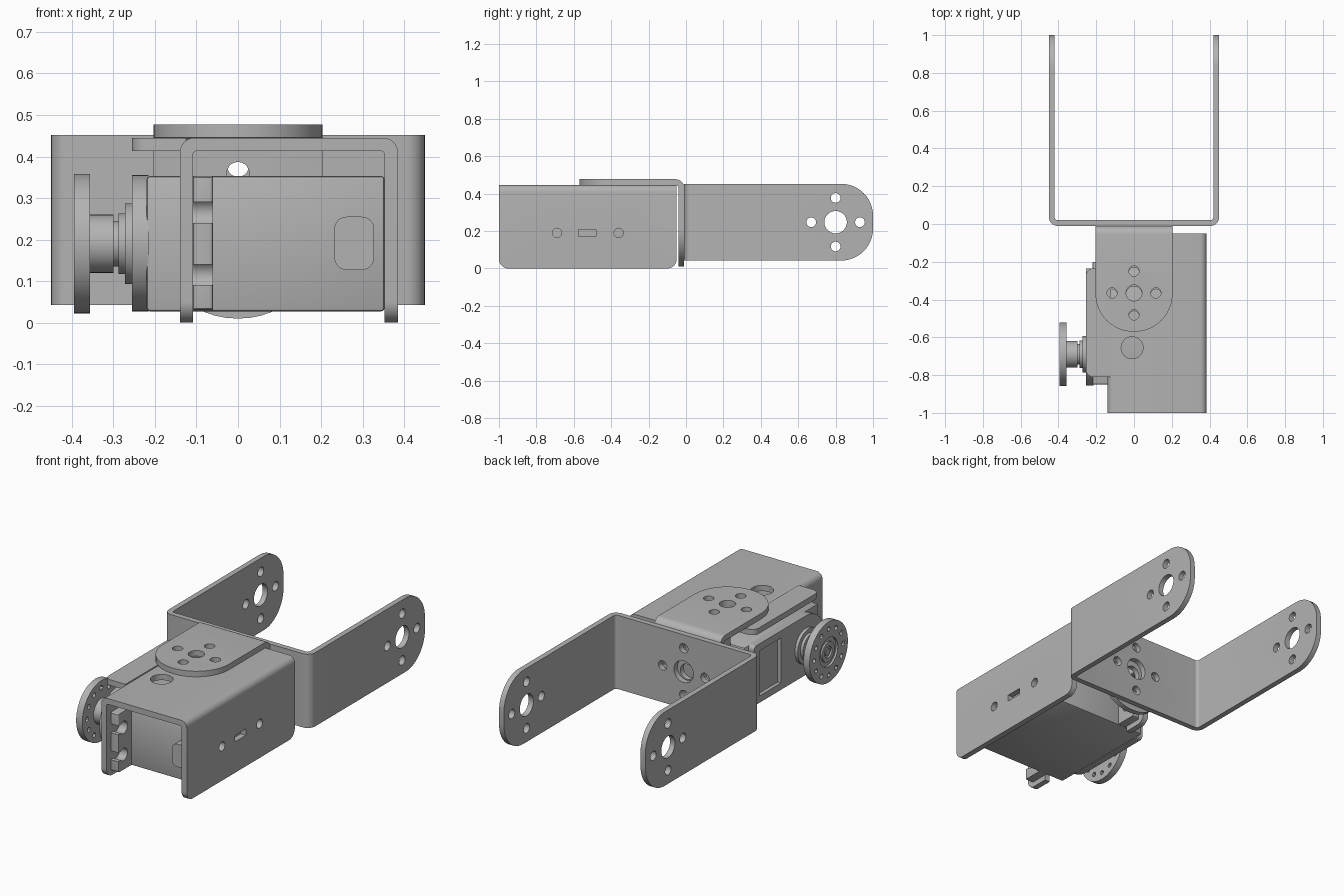
import bpy, bmesh
from math import sin, cos, pi, radians
from mathutils import Vector

if "Cube" in bpy.data.objects:
    bpy.data.objects.remove(bpy.data.objects["Cube"], do_unlink=True)

grey = bpy.data.materials.new("metal grey")
grey.use_nodes = True
tone = (0.45, 0.45, 0.45, 1)
grey.diffuse_color = tone
grey.node_tree.nodes["Principled BSDF"].inputs["Base Color"].default_value = tone

PLACE = {"x": lambda u, v, w: (w, u, v),
         "y": lambda u, v, w: (u, w, v),
         "z": lambda u, v, w: (u, v, w)}


def circle(u, v, r, n=32):
    return [(u + r * cos(2 * pi * i / n), v + r * sin(2 * pi * i / n)) for i in range(n)]


def rect(u0, u1, v0, v1):
    return [(u0, v0), (u1, v0), (u1, v1), (u0, v1)]


def fillet(pts, radii, steps=8):
    """Round the right-angled corners of a polygon."""
    out = []
    for i, (p, r) in enumerate(zip(pts, radii)):
        p = Vector(p)
        if r == 0:
            out.append(p)
            continue
        a = (Vector(pts[i - 1]) - p).normalized() * r
        b = (Vector(pts[(i + 1) % len(pts)]) - p).normalized() * r
        for k in range(steps + 1):
            t = pi / 2 * k / steps
            out.append(p + a * (1 - sin(t)) + b * (1 - cos(t)))
    return out


def prism(bm, pts, axis, lo, hi):
    low = [bm.verts.new(PLACE[axis](p[0], p[1], lo)) for p in pts]
    top = [bm.verts.new(PLACE[axis](p[0], p[1], hi)) for p in pts]
    bm.faces.new(low)
    bm.faces.new(top)
    for i in range(len(pts)):
        j = (i + 1) % len(pts)
        bm.faces.new((low[i], low[j], top[j], top[i]))


def make(name, pts, axis, lo, hi, corners=None, round_by=0, segments=12, cuts=()):
    """Extruded profile, optional rounded corner edges, then cut-outs."""
    bm = bmesh.new()
    prism(bm, pts, axis, lo, hi)
    bmesh.ops.recalc_face_normals(bm, faces=bm.faces)
    if corners:
        picked = [e for e in bm.edges if corners(e, (e.verts[0].co + e.verts[1].co) / 2)]
        bmesh.ops.bevel(bm, geom=picked, offset=round_by, segments=segments,
                        profile=0.5, affect="EDGES", clamp_overlap=True)
    mesh = bpy.data.meshes.new(name)
    bm.to_mesh(mesh)
    bm.free()
    mesh.materials.append(grey)
    ob = bpy.data.objects.new(name, mesh)
    bpy.context.collection.objects.link(ob)
    bpy.ops.object.select_all(action="DESELECT")
    ob.select_set(True)
    bpy.context.view_layer.objects.active = ob
    for cut in cuts:
        cb = bmesh.new()
        prism(cb, *cut)
        bmesh.ops.recalc_face_normals(cb, faces=cb.faces)
        cm = bpy.data.meshes.new("cutter")
        cb.to_mesh(cm)
        cb.free()
        cutter = bpy.data.objects.new("cutter", cm)
        cutter.hide_render = True
        bpy.context.collection.objects.link(cutter)
        mod = ob.modifiers.new("cut", "BOOLEAN")
        mod.operation, mod.solver, mod.object = "DIFFERENCE", "EXACT", cutter
        bpy.ops.object.modifier_apply(modifier=mod.name)
        bpy.data.objects.remove(cutter, do_unlink=True)
    bpy.ops.object.shade_smooth_by_angle(angle=radians(30))
    return ob


def bolt_pattern(u, v, big, small, spread, axis, lo, hi):
    """A centre hole with four smaller holes around it."""
    cuts = [(circle(u, v, big), axis, lo, hi)]
    for du, dv in ((1, 0), (-1, 0), (0, 1), (0, -1)):
        cuts.append((circle(u + du * spread, v + dv * spread, small, 20), axis, lo, hi))
    return cuts


def thin(e, axis):
    """True for a short edge that crosses the sheet along the given axis."""
    d = e.verts[0].co - e.verts[1].co
    return abs(d["xyz".index(axis)]) > 0.99 * d.length and d.length < 0.04


# Long U bracket
u_shape = fillet([(-.45, 1), (-.45, -.01), (.45, -.01), (.45, 1),
                  (.42, 1), (.42, .02), (-.42, .02), (-.42, 1)],
                 [0, .045, .045, 0, 0, .015, .015, 0])
make("u_bracket", u_shape, "z", .042, .452,
     lambda e, m: thin(e, "x") and m.y > .99, .17,
     cuts=bolt_pattern(.8, .247, .06, .026, .13, "x", -.6, .6)
     + bolt_pattern(0, .247, .06, .026, .13, "y", -.1, .1))

# L bracket joining the channel to the U bracket
l_shape = fillet([(-.57, .477), (-.01, .477), (-.01, .01), (-.04, .01),
                  (-.04, .446), (-.57, .446)], [0, .045, 0, 0, .015, 0])
make("l_bracket", l_shape, "x", -.204, .204,
     lambda e, m: (thin(e, "z") and m.y < -.56) or (thin(e, "y") and m.z < .02), .2,
     cuts=bolt_pattern(0, -.365, .042, .027, .116, "z", .4, .6)
     + bolt_pattern(0, .235, .042, .027, .125, "y", -.1, .1))

# Channel bracket around the motor
c_shape = fillet([(-.14, 0), (-.14, .445), (.385, .445), (.385, 0),
                  (.353, 0), (.353, .413), (-.108, .413), (-.108, 0)],
                 [0, .035, .035, 0, 0, .008, .008, 0])
make("channel_bracket", c_shape, "y", -1, -.05,
     lambda e, m: thin(e, "x") and m.z < .01, .05,
     cuts=[(rect(-.86, -.19, -.1, .412), "x", -.2, -.1),
           (circle(-.01, -.655, .058), "z", .4, .5),
           (circle(-.69, .19, .025, 20), "x", .3, .5),
           (circle(-.36, .19, .025, 20), "x", .3, .5),
           (rect(-.575, -.48, .172, .208), "x", .3, .5)]
     + bolt_pattern(0, -.372, .042, .027, .116, "z", .4, .5))
make("channel_flange", rect(-.255, -.125, -.81, -.235), "z", .413, .445,
     lambda e, m: thin(e, "z") and m.x < -.25, .04)

# Motor case
make("motor_case", rect(-.85, -.2, .027, .353), "x", -.22, .353,
     lambda e, m: True, .008, 2)
cover = fillet(rect(-.855, -.235, .027, .355), [.163, .02, .02, .163], 14)
make("motor_cover", cover, "x", -.255, -.215,
     cuts=[(rect(-.47, -.28, .065, .315), "x", -.3, -.235)])
grommet = fillet(rect(.232, .328, .127, .255), [.03] * 4)
make("cable_grommet", grommet, "y", -.91, -.84)

# Slotted mounting ears at both ends of the case
for name, root, tip, sign in (("front_ear", -.845, -.965, -1), ("back_ear", -.205, -.085, 1)):
    hole = tip - sign * .045
    cuts = []
    for z in (.115, .265):
        cuts.append((circle(hole, z, .034, 24), "x", -.2, 0))
        cuts.append((rect(min(hole, tip + sign * .05), max(hole, tip + sign * .05),
                          z - .025, z + .025), "x", -.2, 0))
    make(name, rect(min(root, tip), max(root, tip), .03, .353), "x", -.108, -.06,
         lambda e, m: abs(m.y - tip) < .001, .008, 3, cuts)

# Output shaft steps and hub, all on one axis
AY, AZ = -.69, .19
for name, r, lo, hi in (("shaft_boss", .097, -.272, -.25), ("shaft_collar", .073, -.288, -.27),
                        ("shaft_neck", .055, -.302, -.286), ("horn_hub", .07, -.36, -.3)):
    make(name, circle(AY, AZ, r, 48), "x", lo, hi)

# Round horn with a ring of small holes and a recessed centre
ring = [(circle(AY + .128 * cos(i * pi / 6), AZ + .128 * sin(i * pi / 6), .013, 12),
         "x", -.5, -.3) for i in range(12)]
make("horn_disc", circle(AY, AZ, .168, 64), "x", -.395, -.357,
     cuts=ring + [(circle(AY, AZ, .08), "x", -.5, -.383)])
make("horn_centre", circle(AY, AZ, .055), "x", -.393, -.37,
     cuts=[(circle(AY, AZ, .032), "x", -.5, -.38)])
make("horn_screw", circle(AY, AZ, .02, 20), "x", -.39, -.37)
